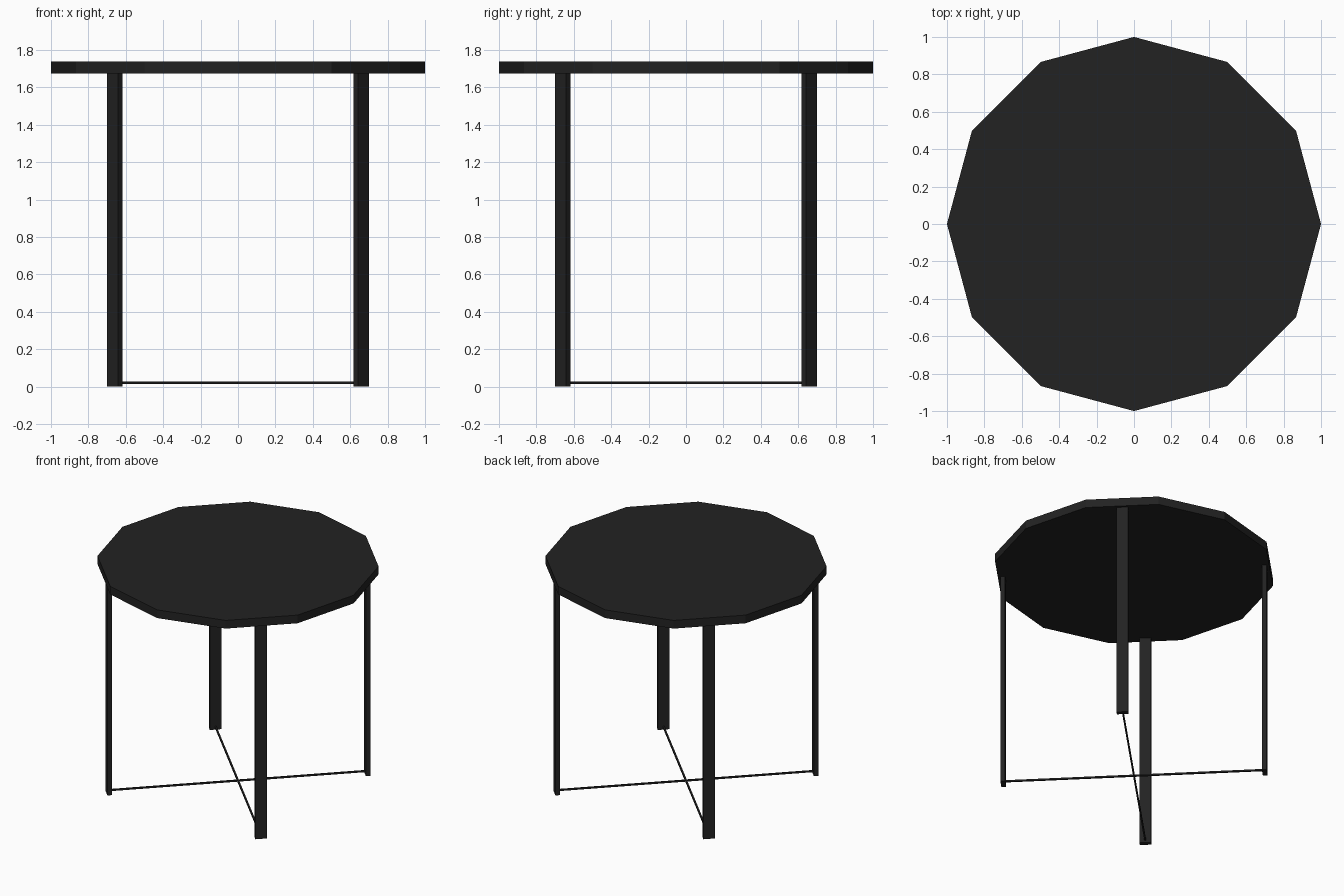
import bpy, math
from mathutils import Matrix, Vector

if "Cube" in bpy.data.objects:
    bpy.data.objects.remove(bpy.data.objects["Cube"])

black = bpy.data.materials.new("matt black")
black.diffuse_color = (0.016, 0.016, 0.016, 1)
black.use_nodes = True
black.node_tree.nodes["Principled BSDF"].inputs["Base Color"].default_value = black.diffuse_color

TOP_Z, UNDER_Z = 1.738, 1.674
LEG_R = 0.658 * math.sqrt(2)      # distance of leg centres from the axis
LEG_W, LEG_T = 0.083, 0.034       # flat leg, wide side facing outward


def box(name, size, loc, angle):
    """Box of a given size, placed at loc and then turned about the z axis."""
    bpy.ops.mesh.primitive_cube_add(size=1)
    ob = bpy.context.object
    ob.name = name
    ob.data.transform(Matrix.Rotation(angle, 4, 'Z')
                      @ Matrix.Translation(Vector(loc))
                      @ Matrix.Diagonal((*size, 1)))
    ob.data.materials.append(black)
    return ob


# Twelve-sided table top, corners on the x and y axes
bpy.ops.mesh.primitive_cylinder_add(vertices=12, radius=1, depth=TOP_Z - UNDER_Z,
                                    location=(0, 0, (TOP_Z + UNDER_Z) / 2))
top = bpy.context.object
top.name = "table_top"
top.data.materials.append(black)

# Four flat legs on the diagonals
for i, name in enumerate(("back_right", "back_left", "front_left", "front_right")):
    box(name + "_leg", (LEG_T, LEG_W, UNDER_Z), (LEG_R, 0, UNDER_Z / 2),
        math.radians(45 + 90 * i))

# Two thin crossed stretchers joining opposite legs near the floor
for i in range(2):
    box("stretcher_%d" % (i + 1), (2 * LEG_R - LEG_T, 0.012, 0.012), (0, 0, 0.021),
        math.radians(45 + 90 * i))
